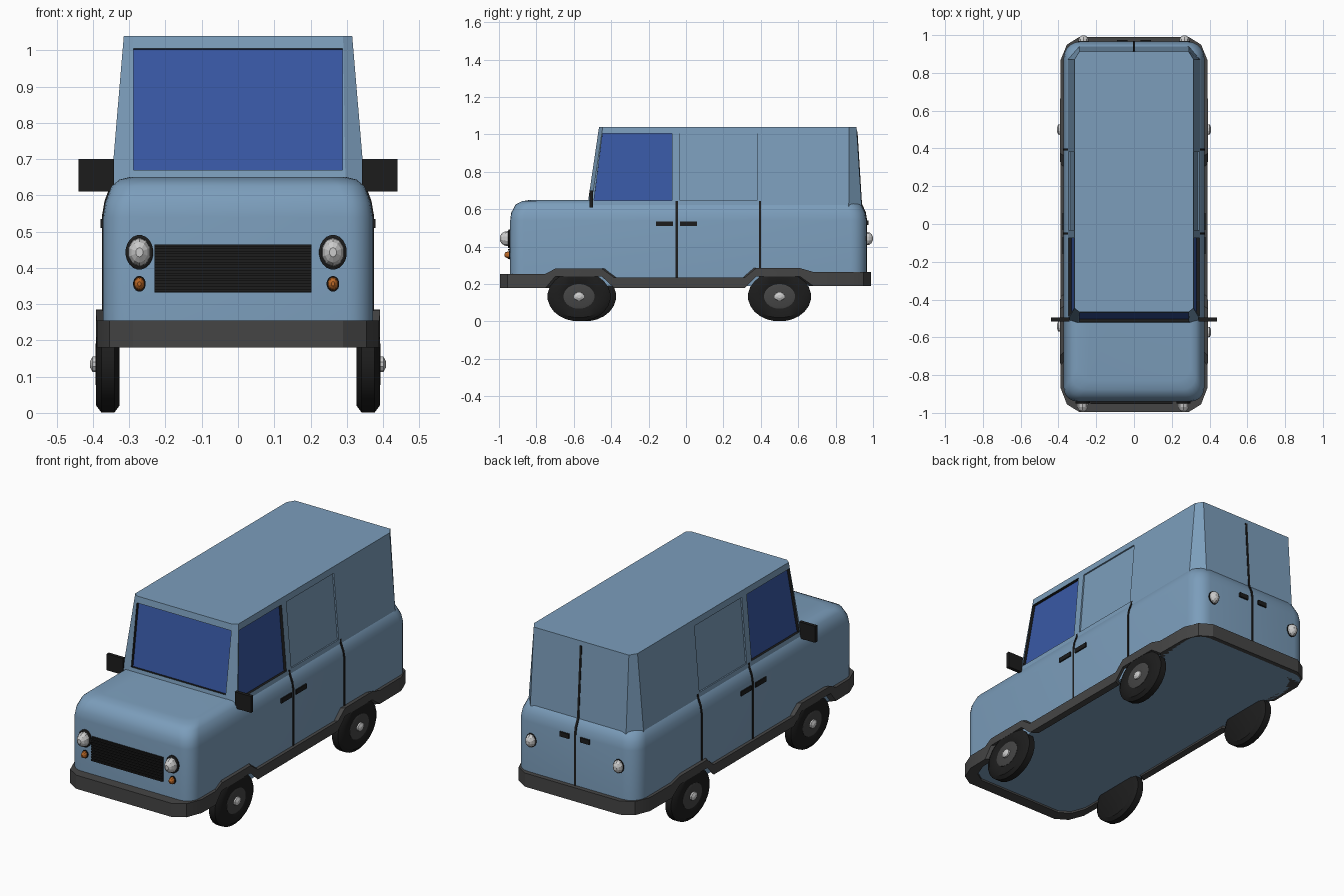
import bpy, bmesh, math
from mathutils import Vector

if "Cube" in bpy.data.objects:
    bpy.data.objects.remove(bpy.data.objects["Cube"])


def material(name, rgb):
    m = bpy.data.materials.new(name)
    m.diffuse_color = (*rgb, 1)
    m.use_nodes = True
    m.node_tree.nodes["Principled BSDF"].inputs["Base Color"].default_value = m.diffuse_color
    return m


PAINT = material("blue_paint", (.20, .34, .50))
GLASS = material("glass", (.04, .10, .38))
BLACK = material("rubber", (.012, .012, .012))
TRIM = material("dark_trim", (.06, .06, .06))
AMBER = material("amber", (.50, .14, .02))
CHROME = material("chrome", (.6, .6, .6))


def finish(name, bm, mat, smooth=None):
    bmesh.ops.recalc_face_normals(bm, faces=bm.faces)
    me = bpy.data.meshes.new(name)
    bm.to_mesh(me)
    bm.free()
    me.materials.append(mat)
    ob = bpy.data.objects.new(name, me)
    bpy.context.collection.objects.link(ob)
    if smooth:
        bpy.ops.object.select_all(action='DESELECT')
        ob.select_set(True)
        bpy.context.view_layer.objects.active = ob
        bpy.ops.object.shade_smooth_by_angle(angle=math.radians(smooth))
    return ob


def loft(name, rings, mat, smooth=None, loop=False):
    """Skin closed rings of points; cap the ends, or join last to first."""
    bm = bmesh.new()
    vs = [[bm.verts.new(p) for p in r] for r in rings]
    n = len(vs[0])
    for a, b in zip(vs, vs[1:] + vs[:1] if loop else vs[1:]):
        for i in range(n):
            j = (i + 1) % n
            bm.faces.new((a[i], a[j], b[j], b[i]))
    if not loop:
        bm.faces.new(vs[0])
        bm.faces.new(vs[-1])
    return finish(name, bm, mat, smooth)


def box(name, x0, x1, y0, y1, z0, z1, mat):
    return loft(name, [[(x0, y0, z), (x1, y0, z), (x1, y1, z), (x0, y1, z)]
                       for z in (z0, z1)], mat)


def plan(x, yf, yr, z, front, rear, n):
    """Horizontal rounded rectangle; front/rear are corner radii (rx, ry)."""
    pts = []
    for sx, sy, (rx, ry), start in ((1, -1, front, -90), (1, 1, rear, 0),
                                    (-1, 1, rear, 90), (-1, -1, front, 180)):
        y = yf if sy < 0 else yr
        for i in range(n + 1):
            a = math.radians(start + 90 * i / n)
            pts.append((sx * (x - rx) + rx * math.cos(a),
                        y - sy * ry + ry * math.sin(a), z))
    return pts


def lathe(name, profile, loc, axis, direction, mat, n=24, sa=1, smooth=None):
    """Revolve (distance, radius) along axis; sa stretches sideways."""
    rings = []
    for d, r in profile:
        ring = []
        for i in range(n):
            a = 2 * math.pi * (i + .5) / n
            u, w = r * sa * math.cos(a), r * math.sin(a)
            v = (d * direction, u, w) if axis == 'x' else (u, d * direction, w)
            ring.append(Vector(loc) + Vector(v))
        rings.append(ring)
    return loft(name, rings, mat, smooth)


def slab(name, corners, d0, d1, mat):
    """Panel from four corners, spanning offsets d0..d1 along outward normal."""
    c = [Vector(p) for p in corners]
    nrm = (c[1] - c[0]).cross(c[2] - c[0]).normalized()
    if nrm.dot(sum(c, Vector()) / 4 - Vector((0, 0, .82))) < 0:
        nrm = -nrm
    return loft(name, [[p + nrm * d for p in c] for d in (d0, d1)], mat)


def recess(target, corners, depth, wall_mat):
    cutter = slab("cutter", corners, -depth, .05, wall_mat)
    cutter.hide_render = True
    mod = target.modifiers.new("recess", 'BOOLEAN')
    mod.operation, mod.solver, mod.object = 'DIFFERENCE', 'EXACT', cutter
    mod.material_mode = 'TRANSFER'
    bpy.context.view_layer.objects.active = target
    bpy.ops.object.modifier_apply(modifier=mod.name)
    bpy.data.objects.remove(cutter)


# Lower body with rounded shoulders and bonnet
shoulders = ((.372, -.94, .965, .19), (.372, -.94, .965, .54),
             (.366, -.935, .958, .58), (.349, -.912, .938, .625),
             (.328, -.877, .91, .643), (.30, -.83, .88, .65))
loft("lower_body", [plan(*s, (.072, .072), (.085, .085), 5) for s in shoulders],
     PAINT, 40)

# Tapered cabin with chamfered pillars
cabin = loft("cabin", [
    plan(.352, -.53, .94, .60, (.055, .02), (.06, .07), 1),
    plan(.315, -.465, .912, 1.04, (.025, .02), (.025, .04), 1)], PAINT)


def side_x(z):
    return .352 - .037 * (z - .6) / .44


def front_y(z):
    return -.53 + .065 * (z - .6) / .44


# Windscreen, cab windows and blank side panels, all recessed
screen = [(x, front_y(z), z) for x, z in
          ((-.288, .67), (.288, .67), (.288, 1.005), (-.288, 1.005))]
recess(cabin, screen, .02, BLACK)
slab("windscreen", screen, -.028, -.018, GLASS)
for s in (1, -1):
    win = [(s * side_x(z), y, z) for y, z in
           ((-.492, .647), (-.075, .647), (-.075, 1.005), (-.446, 1.005))]
    recess(cabin, win, .018, BLACK)
    slab("cab_window", win, -.026, -.016, GLASS)
    panel = [(s * side_x(z), y, z) for y, z in
             ((-.032, .647), (.38, .647), (.38, 1.005), (-.032, 1.005))]
    recess(cabin, panel, .008, PAINT)

# Bumper and skirt: x, y, bottom z, top z along the right half
half = [(.29, -.995, .18, .255), (.355, -.955, .18, .255), (.388, -.87, .18, .255),
        (.39, -.75, .18, .255), (.392, -.70, .24, .282), (.392, -.45, .24, .282),
        (.39, -.385, .18, .235), (.39, .315, .18, .235), (.392, .375, .24, .285),
        (.392, .61, .24, .285), (.39, .68, .19, .265), (.388, .87, .19, .265),
        (.355, .95, .19, .265), (.29, .99, .19, .265)]
path = half + [(-x, y, b, t) for x, y, b, t in reversed(half)]
loft("bumper_skirt", [[(x, y, b), (x, y, t), (x * .9, y * .935, t), (x * .9, y * .935, b)]
                      for x, y, b, t in path], TRIM, 25, loop=True)

# Door seams following the body section
side_seam = [(.375, .225), (.375, .545), (.368, .585), (.352, .628), (.349, .645)]
for s in (1, -1):
    for y in (-.05, .395):
        poly = side_seam + [(x - .012, z) for x, z in reversed(side_seam)]
        loft("side_door_seam", [[(s * x, y + d, z) for x, z in poly]
                                for d in (-.006, .006)], BLACK)
rear_seam = [(.968, .25), (.968, .545), (.961, .585), (.941, .628), (.917, 1.015)]
poly = rear_seam + [(y - .012, z) for y, z in reversed(rear_seam)]
loft("rear_door_seam", [[(d, y, z) for y, z in poly] for d in (-.006, .006)], BLACK)

for s in (1, -1):
    # Handles and mirrors
    for y in (-.16, -.032):
        xs = sorted((s * .36, s * .379))
        box("side_handle", *xs, y, y + .09, .51, .535, BLACK)
    box("rear_handle", *sorted((s * .035, s * .09)), .95, .975, .515, .54, BLACK)
    box("mirror", *sorted((s * .342, s * .44)), -.515, -.496, .61, .70, BLACK)

    # Wheels
    for y in (-.572 if s > 0 else -.542, .5):
        lathe("tyre", [(-.032, .115), (-.018, .134), (.018, .134), (.032, .115),
                       (.032, .07), (.026, .06)],
              (s * .359, y, .134), 'x', s, BLACK, 24, 1.26, 35)
        lathe("wheel_disc", [(.0, .066), (.031, .066), (.034, .055)],
              (s * .359, y, .134), 'x', s, TRIM, 24, 1.26, 35)
        lathe("hub_cap", [(.02, .024), (.042, .022), (.049, .009)],
              (s * .359, y, .134), 'x', s, CHROME, 12, 1.26)

    # Head lamps, indicators, tail lamps
    x = s * .267 - .005
    dome = [(.0, 1), (.018, .95), (.034, .72), (.045, .32)]
    lathe("head_lamp_rim", [(-.02, .048), (.01, .048), (.013, .042)],
          (x, -.938, .443), 'y', -1, BLACK, 20, .8)
    lathe("head_lamp", [(d + .008, r * .04) for d, r in dome],
          (x, -.942, .443), 'y', -1, CHROME, 10, .8)
    lathe("indicator_rim", [(-.02, .022), (.008, .022)],
          (x, -.938, .356), 'y', -1, BLACK, 16, .8)
    lathe("indicator", [(d * .6, r * .019) for d, r in dome],
          (x, -.944, .356), 'y', -1, AMBER, 10, .8)
    lathe("tail_lamp_rim", [(-.03, .038), (.006, .038)],
          (s * .267, .963, .443), 'y', 1, BLACK, 20, .8)
    lathe("tail_lamp", [(d * .7, r * .035) for d, r in dome],
          (s * .267, .967, .443), 'y', 1, CHROME, 10, .8)

# Grille with horizontal slats
box("grille", -.23, .203, -.945, -.93, .332, .465, BLACK)
for i in range(9):
    z = .334 + i * .0148
    box("grille_slat", -.23, .203, -.953, -.94, z, z + .008, BLACK)
